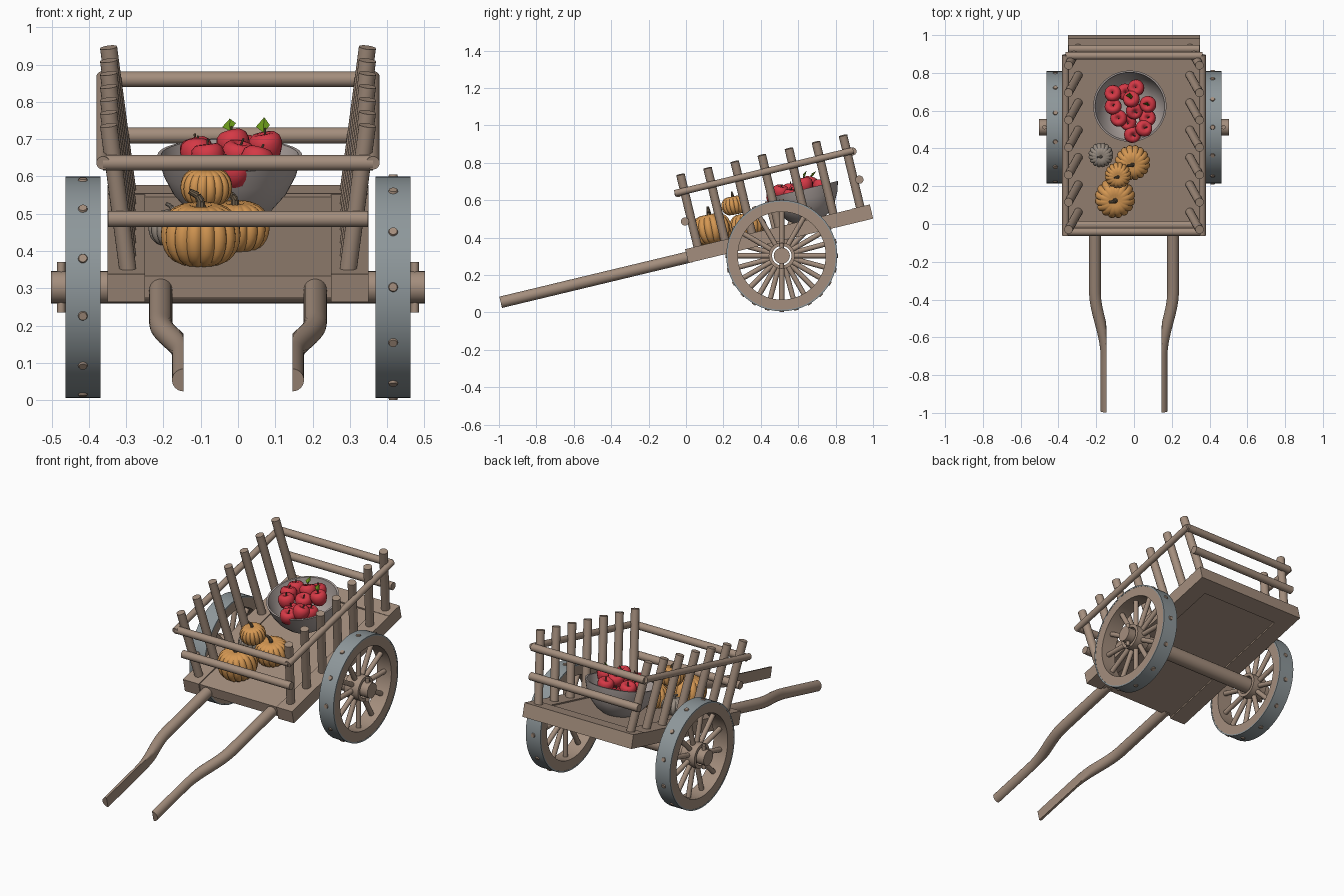
import bpy, bmesh, math, random
from mathutils import Matrix, Vector

if "Cube" in bpy.data.objects:
    bpy.data.objects.remove(bpy.data.objects["Cube"])

random.seed(4)
TILT = math.radians(13.5)
# The cart body is modelled level, then tilted: local y runs along the bed
BODY = Matrix.Translation((0, 0, 0.3)) @ Matrix.Rotation(TILT, 4, 'X')
ID = Matrix.Identity(4)


def mat(name, rgb):
    m = bpy.data.materials.new(name)
    m.diffuse_color = (*rgb, 1)
    m.use_nodes = True
    m.node_tree.nodes["Principled BSDF"].inputs["Base Color"].default_value = m.diffuse_color
    return m


WOOD = mat("wood", (0.37, 0.27, 0.205))
IRON = mat("iron", (0.27, 0.31, 0.325))
ORANGE = mat("pumpkin orange", (0.66, 0.31, 0.085))
GREY = mat("pale gourd", (0.32, 0.27, 0.225))
RED = mat("apple red", (0.66, 0.04, 0.06))
GREEN = mat("leaf green", (0.14, 0.31, 0.01))
BOWL = mat("clay bowl", (0.42, 0.365, 0.345))
STEM = mat("stem", (0.16, 0.115, 0.07))


def finish(bm, name, material, matrix=ID, angle=35):
    bmesh.ops.recalc_face_normals(bm, faces=bm.faces)
    me = bpy.data.meshes.new(name)
    bm.to_mesh(me)
    bm.free()
    me.materials.append(material)
    ob = bpy.data.objects.new(name, me)
    bpy.context.collection.objects.link(ob)
    ob.matrix_world = matrix
    bpy.ops.object.select_all(action='DESELECT')
    ob.select_set(True)
    bpy.context.view_layer.objects.active = ob
    bpy.ops.object.shade_smooth_by_angle(angle=math.radians(angle))
    return ob


def rod(bm, a, b, r, r2=None, seg=20):
    a, b = Vector(a), Vector(b)
    d = b - a
    m = Matrix.Translation((a + b) / 2) @ d.to_track_quat('Z', 'Y').to_matrix().to_4x4()
    bmesh.ops.create_cone(bm, cap_ends=True, segments=seg, radius1=r,
                          radius2=r if r2 is None else r2, depth=d.length, matrix=m)


def box(bm, x0, x1, y0, y1, z0, z1):
    m = Matrix.Translation(((x0 + x1) / 2, (y0 + y1) / 2, (z0 + z1) / 2))
    bmesh.ops.create_cube(bm, size=1, matrix=m @ Matrix.Diagonal((x1 - x0, y1 - y0, z1 - z0, 1)))


def lathe(bm, prof, seg, matrix=ID, closed=False, ribs=0, depth=0):
    """Spin (radius, height) points round z, optionally ribbed like a pumpkin."""
    rings = []
    for r, z in prof:
        ring = []
        for i in range(seg):
            t = 2 * math.pi * i / seg
            k = 1 - depth * (1 - abs(math.sin(ribs * t / 2))) ** 1.5 if ribs else 1
            ring.append(bm.verts.new(matrix @ Vector((r * k * math.cos(t), r * k * math.sin(t), z))))
        rings.append(ring)
    n = len(rings)
    for j in range(n if closed else n - 1):
        p, q = rings[j], rings[(j + 1) % n]
        for i in range(seg):
            bm.faces.new((p[i], p[(i + 1) % seg], q[(i + 1) % seg], q[i]))
    if not closed:
        bm.faces.new(rings[0])
        bm.faces.new(rings[-1])


# Bed: floor, side beams, front and back beams
bm = bmesh.new()
box(bm, -0.25, 0.25, 0.012, 0.925, -0.03, 0.031)
finish(bm, "bed_floor", WOOD, BODY)
bm = bmesh.new()
for s in (-1, 1):
    box(bm, *sorted((s * 0.25, s * 0.35)), 0.004, 0.92, -0.038, 0.038)
finish(bm, "side_beams", WOOD, BODY)
bm = bmesh.new()
box(bm, -0.35, 0.35, 0.92, 1.02, -0.038, 0.04)
finish(bm, "back_beam", WOOD, BODY)

# Leaning stakes and the rails that tie them together
bm = bmesh.new()
for s in (-1, 1):
    for i in range(7):
        u = 0.073 + 0.149 * i
        rod(bm, (s * 0.295, u, 0.03), (s * 0.347, u, 0.432), 0.023)
finish(bm, "stakes", WOOD, BODY)
bm = bmesh.new()
for s in (-1, 1):
    rod(bm, (s * 0.362, 0.02, 0.341), (s * 0.362, 1.002, 0.341), 0.018)
finish(bm, "side_rails", WOOD, BODY)
bm = bmesh.new()
for u in (0.038, 0.997):
    rod(bm, (-0.348, u, 0.182), (0.348, u, 0.182), 0.022)
    rod(bm, (-0.362, u, 0.337), (0.362, u, 0.337), 0.021)
finish(bm, "cross_rails", WOOD, BODY)

# Pull shafts: swept circles, flattened on the inner side near the handles
for s, name in ((-1, "left_shaft"), (1, "right_shaft")):
    bm = bmesh.new()
    rings = []
    for k in range(27):
        u = 0.03 - 1.051 * k / 26
        t = min(max((-0.37 - u) / 0.35, 0), 1)
        cx = 0.207 - 0.061 * t * t * (3 - 2 * t)
        rings.append([bm.verts.new((s * max(0.146, cx + 0.031 * math.cos(a)), u, -0.008 + 0.031 * math.sin(a)))
                      for a in (2 * math.pi * i / 24 for i in range(24))])
    for p, q in zip(rings, rings[1:]):
        for i in range(24):
            bm.faces.new((p[i], p[(i + 1) % 24], q[(i + 1) % 24], q[i]))
    bm.faces.new(rings[0])
    bm.faces.new(rings[-1])
    bmesh.ops.remove_doubles(bm, verts=bm.verts, dist=0.0001)
    finish(bm, name, WOOD, BODY)

# Axle with linchpins
AY, AZ = 0.512, 0.303
bm = bmesh.new()
rod(bm, (-0.502, AY, AZ), (0.502, AY, AZ), 0.043, seg=32)
for s in (-1, 1):
    rod(bm, (s * 0.474, AY, AZ - 0.068), (s * 0.474, AY, AZ + 0.068), 0.011)
finish(bm, "axle", WOOD)

# Wheels: rim, iron tyre, hub ring, spokes and nails
for s, side, off in ((-1, "left", 15), (1, "right", 0)):
    W = Matrix.Translation((s * 0.416, AY, AZ)) @ Matrix.Rotation(math.pi / 2, 4, 'Y')
    bm = bmesh.new()
    lathe(bm, [(0.235, -0.046), (0.291, -0.046), (0.291, 0.046), (0.235, 0.046)], 64, closed=True)
    finish(bm, side + "_wheel_rim", WOOD, W)
    bm = bmesh.new()
    lathe(bm, [(0.289, -0.047), (0.297, -0.047), (0.297, 0.047), (0.289, 0.047)], 64, closed=True)
    finish(bm, side + "_wheel_tyre", IRON, W)
    bm = bmesh.new()
    lathe(bm, [(0.052, -0.045), (0.07, -0.045), (0.07, 0.045), (0.052, 0.045)], 32, closed=True)
    finish(bm, side + "_wheel_hub", WOOD, W)
    spokes, nails = bmesh.new(), bmesh.new()
    for i in range(12):
        a = math.radians(30 * i + off)
        d = Vector((math.cos(a), math.sin(a), 0))
        rod(spokes, d * 0.06, d * 0.24, 0.014, seg=14)
        rod(nails, d * 0.29, d * 0.302, 0.015, 0.011, seg=14)
    finish(spokes, side + "_wheel_spokes", WOOD, W)
    finish(nails, side + "_wheel_nails", WOOD, W)

# Bowl
bm = bmesh.new()
lathe(bm, [(0.004, 0), (0.075, 0), (0.115, 0.025), (0.152, 0.068), (0.178, 0.118), (0.194, 0.172),
           (0.184, 0.172), (0.168, 0.12), (0.142, 0.072), (0.105, 0.032), (0.06, 0.014), (0.004, 0.012)], 48)
finish(bm, "bowl", BOWL, BODY @ Matrix.Translation((-0.022, 0.69, 0.03)))

# Apples piled in the bowl, two with leaves
apples, stems, leaves = bmesh.new(), bmesh.new(), bmesh.new()
spots = [(-0.11, 0.69, 0.665), (0.012, 0.72, 0.67), (-0.11, 0.62, 0.66), (0.0, 0.6, 0.655),
         (0.075, 0.635, 0.68), (-0.08, 0.56, 0.65), (-0.012, 0.66, 0.685), (0.05, 0.505, 0.64),
         (-0.01, 0.475, 0.61), (-0.03, 0.54, 0.61), (0.07, 0.56, 0.62), (-0.05, 0.7, 0.62)]
shape = [(0.004, -0.032), (0.02, -0.039), (0.034, -0.028), (0.042, -0.008), (0.045, 0.01),
         (0.041, 0.026), (0.03, 0.036), (0.018, 0.036), (0.008, 0.028), (0.002, 0.022)]
for i, p in enumerate(spots):
    M = (Matrix.Translation(p) @ Matrix.Rotation(random.uniform(-0.3, 0.3), 4, 'X')
         @ Matrix.Rotation(random.uniform(-0.3, 0.3), 4, 'Y'))
    lathe(apples, shape, 20, M)
    rod(stems, M @ Vector((0, 0, 0.02)), M @ Vector((0.006, 0, 0.05)), 0.003, seg=8)
    if i in (4, 6):
        o = [M @ Vector(v) for v in ((0, 0, 0.038), (-0.018, 0.01, 0.056), (0.002, 0.012, 0.052),
                                     (0.02, 0.0, 0.056), (0.008, 0.022, 0.076))]
        v = [leaves.verts.new(c) for c in o]
        leaves.faces.new((v[0], v[2], v[4], v[1]))
        leaves.faces.new((v[0], v[3], v[4], v[2]))
finish(apples, "apples", RED, angle=60)
finish(stems, "apple_stems", STEM)
finish(leaves, "apple_leaves", GREEN)

# Pumpkins: ribbed squashed spheres with bent stems
for name, p, r, h, m in (("large_pumpkin", (-0.1, 0.138, 0.445), 0.108, 0.092, ORANGE),
                         ("medium_pumpkin", (-0.008, 0.325, 0.465), 0.094, 0.075, ORANGE),
                         ("small_pumpkin", (-0.085, 0.258, 0.572), 0.07, 0.056, ORANGE),
                         ("pale_pumpkin", (-0.175, 0.365, 0.462), 0.066, 0.052, GREY)):
    M = Matrix.Translation(p) @ Matrix.Rotation(TILT * 0.8, 4, 'X')
    bm = bmesh.new()
    prof = []
    for k in range(15):
        a = math.pi * (k / 14 - 0.5)
        c = max(math.cos(a), 0.03) ** 0.8
        prof.append((r * c, h * math.sin(a) * (1 - 0.22 * (1 - c) ** 2)))
    lathe(bm, prof, 96, M, ribs=16, depth=0.09)
    finish(bm, name, m, angle=60)
    bm = bmesh.new()
    pts = [(0, 0, h * 0.7), (0, 0, h * 0.98), (-r * 0.08, 0, h * 1.15), (-r * 0.28, 0, h * 1.28)]
    for j in range(3):
        rod(bm, M @ Vector(pts[j]), M @ Vector(pts[j + 1]), r * (0.13 - 0.02 * j), r * (0.11 - 0.02 * j), 10)
    finish(bm, name + "_stem", GREY if m is GREY else STEM)
